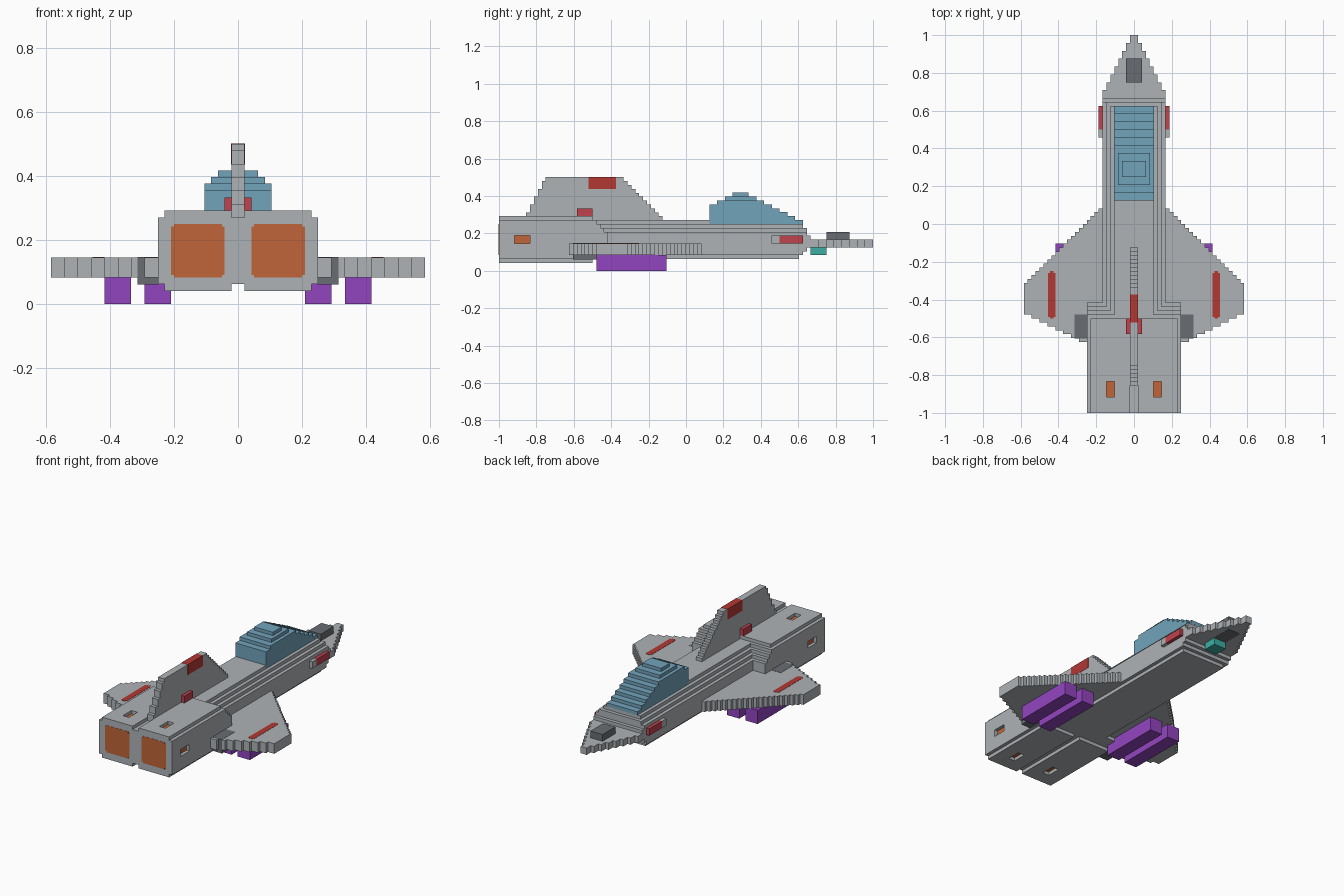
import bpy
import bmesh
from mathutils import Vector

if "Cube" in bpy.data.objects:
    bpy.data.objects.remove(bpy.data.objects["Cube"])

U = 1 / 48      # one block of the building grid
E = 0.06        # small overlap for painted parts, in blocks


def material(name, rgb):
    m = bpy.data.materials.new(name)
    m.use_nodes = True
    m.diffuse_color = (*rgb, 1)
    m.node_tree.nodes["Principled BSDF"].inputs["Base Color"].default_value = (*rgb, 1)
    return m


GREY = material("hull grey", (0.42, 0.45, 0.47))
DARK = material("dark grey", (0.14, 0.155, 0.17))
ORANGE = material("burnt orange", (0.53, 0.13, 0.04))
PURPLE = material("purple", (0.29, 0.06, 0.53))
RED = material("marking red", (0.45, 0.04, 0.034))
ROSE = material("light red", (0.53, 0.054, 0.075))
BLUE = material("canopy blue", (0.17, 0.37, 0.50))
TEAL = material("teal", (0.046, 0.42, 0.37))


def finish(name, bm, mat):
    bmesh.ops.recalc_face_normals(bm, faces=bm.faces)
    bmesh.ops.scale(bm, vec=(U, U, U), verts=bm.verts)
    me = bpy.data.meshes.new(name)
    bm.to_mesh(me)
    bm.free()
    me.materials.append(mat)
    ob = bpy.data.objects.new(name, me)
    bpy.context.collection.objects.link(ob)
    return ob


def boxes(name, mat, blocks, mirror=False, grow=0):
    """Blocks given as (x0, x1, y0, y1, z0, z1) in grid units."""
    bm = bmesh.new()
    for b in blocks:
        for s in ((1, -1) if mirror else (1,)):
            lo = Vector(b[0::2]) - Vector((grow,) * 3)
            hi = Vector(b[1::2]) + Vector((grow,) * 3)
            mid, size = (lo + hi) / 2, hi - lo
            vs = bmesh.ops.create_cube(bm, size=1)["verts"]
            for v in vs:
                v.co = Vector(a * c for a, c in zip(v.co, size)) + mid
                v.co.x *= s
    return finish(name, bm, mat)


def prism(name, mat, outline, axis, lo, hi):
    """Extrude a flat outline along axis 1 (y) or 2 (z)."""
    bm = bmesh.new()
    place = (lambda p: (p[0], lo, p[1])) if axis == 1 else (lambda p: (p[0], p[1], lo))
    face = bm.faces.new([bm.verts.new(place(p)) for p in outline])
    ext = bmesh.ops.extrude_face_region(bm, geom=[face])
    move = Vector((0, 0, 0))
    move[axis] = hi - lo
    bmesh.ops.translate(bm, vec=move,
                        verts=[g for g in ext["geom"] if isinstance(g, bmesh.types.BMVert)])
    return finish(name, bm, mat)


def notched(x0, x1, z0, z1, n):
    """Rectangle with a square step of size n taken from each corner."""
    return [(x0 + n, z0), (x1 - n, z0), (x1 - n, z0 + n), (x1, z0 + n),
            (x1, z1 - n), (x1 - n, z1 - n), (x1 - n, z1), (x0 + n, z1),
            (x0 + n, z1 - n), (x0, z1 - n), (x0, z0 + n), (x0 + n, z0 + n)]


# Fuselage: layers of (bottom, top, half width, nose end)
layers = [(3, 4, 7, 29), (4, 5, 8, 30), (5, 6, 8, 31), (6, 8, 8, 32), (8, 9, 8, 32),
          (9, 10, 8, 31), (10, 11, 7, 31), (11, 12, 6, 30), (12, 13, 5, 29)]
boxes("fuselage", GREY, [(-w, w, -24, y, a, b) for a, b, w, y in layers])
boxes("engine_core", GREY, [(-1, 1, -48, -20, 3, 13)])

# Stepped nose plate with sensor blocks
right = [(8, 30)]
for k in range(8):
    right += [(8 - k, 34 + 2 * k), (7 - k, 34 + 2 * k)]
right.pop()
prism("nose_plate", GREY, right + [(-x, y) for x, y in reversed(right)], 2, 6, 8)
boxes("nose_sensor", DARK, [(-2, 2, 36, 42, 6 - E, 10)])
boxes("chin_sensor", TEAL, [(-2, 2, 32, 36, 4, 6)])

# Side pods
boxes("side_pod", ROSE, [(8, 9, 24, 30, 7, 9)], mirror=True)
boxes("side_pod_mount", GREY, [(8, 9, 22, 24, 7, 9)], mirror=True)

# Stepped canopy
steps = [(12 + k, 13 + k, 5, 6, 30 - 2 * k) for k in range(5)]
steps += [(17, 18, 5, 8, 20), (18, 19, 4, 10, 18), (19, 20, 3, 12, 16)]
boxes("canopy", BLUE, [(-w, w, p, q, a, b) for a, b, w, p, q in steps], grow=E / 2)

# Engine blocks with recessed vents
vents = [(5, 7, 13, 14), (5, 7, 2, 3), (11, 12, 7, 9)]
shell = [(1, 2), (11, 2), (11, 3), (12, 3), (12, 13), (11, 13), (11, 14), (1, 14)]
for side, s in (("left", 1), ("right", -1)):
    engine = prism(side + "_engine", GREY, [(s * x, z) for x, z in shell], 1, -48, -24)
    cutter = boxes("vent_cutter", GREY, [
        (min(s * a, s * b), max(s * a, s * b), -44, -40, c, d)
        for a, b, c, d in [(5, 7, 13, 15), (5, 7, 1, 3), (11, 13, 7, 9)]])
    cutter.hide_render = True
    mod = engine.modifiers.new("vents", "BOOLEAN")
    mod.operation = "DIFFERENCE"
    mod.solver = "EXACT"
    mod.object = cutter
    bpy.context.view_layer.objects.active = engine
    bpy.ops.object.modifier_apply(modifier=mod.name)
    bpy.data.objects.remove(cutter)
    # Exhaust panel
    panel = [(s * x, z) for x, z in notched(2, 10, 4, 12, 0.4)]
    prism(side + "_exhaust", ORANGE, panel, 1, -48 - E, -47.9)

boxes("vent_floor", ORANGE, [(5, 7, -44, -40, 13 - E, 13 + E),
                             (5, 7, -44, -40, 3 - E, 3 + E),
                             (11 - E, 11 + E, -44, -40, 7, 9)], mirror=True)

# Stepped shoulder where the engines meet the fuselage
boxes("engine_shoulder", GREY,
      [(-12, 12, -24, -20 - k, 3 if k == 0 else 9 + k, 10 + k) for k in range(4)])

# Wings: one column per grid step
outline = [(8, -30)]
for x in range(8, 28):
    outline += [(x, 12 - x), (x + 1, 12 - x)]
for x in range(27, 11, -1):
    y = -23 - (27 - x) // 2
    outline += [(x + 1, y), (x, y)]
stripe = notched(20, 21.8, -24, -12, 0.4)
for side, s in (("left", 1), ("right", -1)):
    prism(side + "_wing", GREY, [(s * x, y) for x, y in outline], 2, 4, 7)
    prism(side + "_wing_stripe", RED, [(s * x, y) for x, y in stripe], 2, 6.9, 7 + E)

boxes("wing_root_block", DARK, [(12, 15, -29, -23, 3, 7)], mirror=True, grow=E)
boxes("underwing_pod", PURPLE, [(10, 14, -23, -5, 0, 4),
                                (16, 20, -23, -5, 0, 4)], mirror=True)

# Tail fin
boxes("tail_fin", GREY, [(-1, 1, -41 + k // 2, -6 - k, 13 + k, 14 + k) for k in range(11)])
boxes("fin_marking", RED, [(-1, 1, -25, -18, 21, 24)], grow=E)
boxes("fin_light", ROSE, [(-2, 2, -28, -24, 14, 16)])
